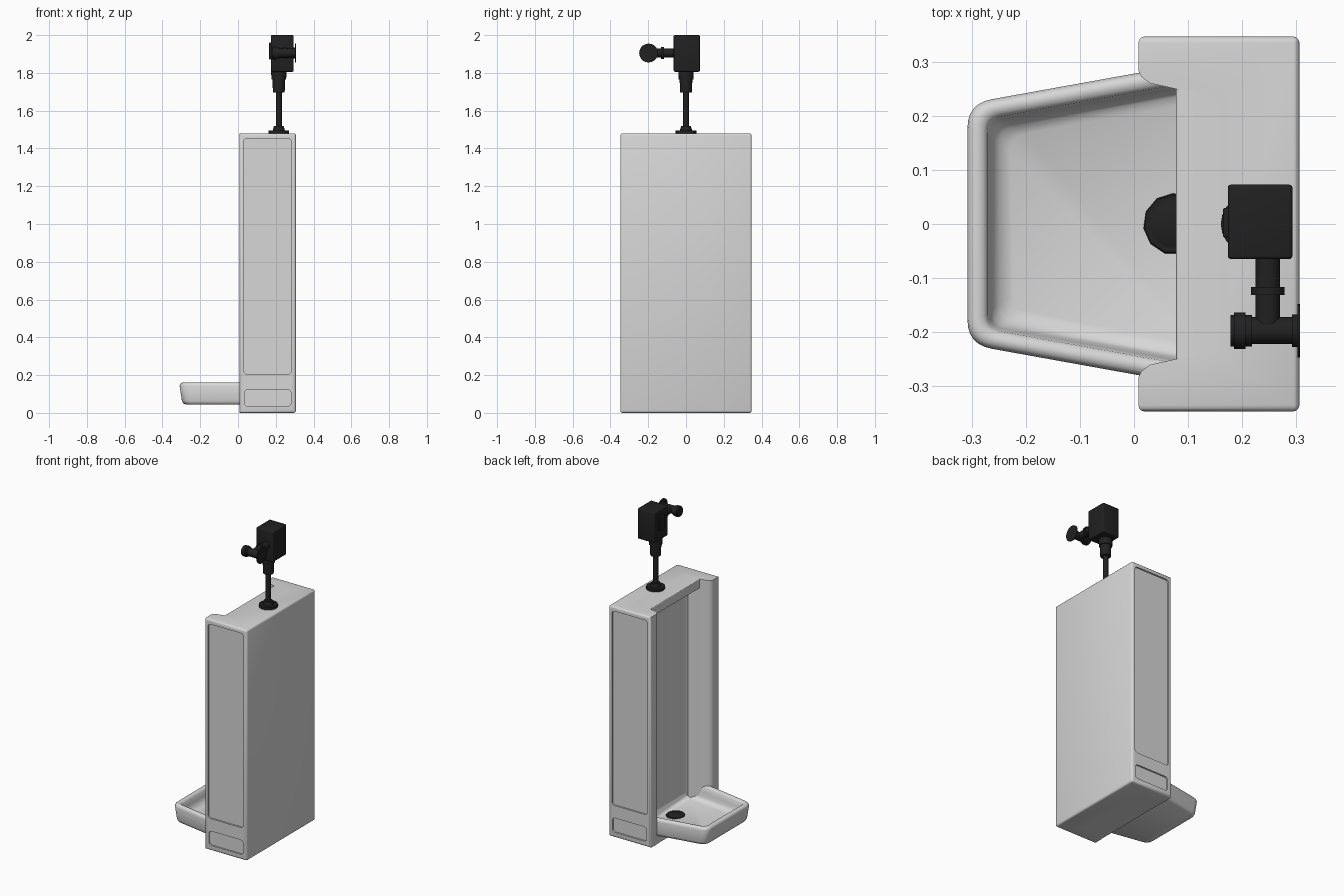
import bpy, bmesh, math
from mathutils import Matrix, Vector

cube = bpy.data.objects.get("Cube")
if cube:
    bpy.data.objects.remove(cube, do_unlink=True)


def material(name, rgb):
    m = bpy.data.materials.new(name)
    m.use_nodes = True
    m.diffuse_color = (*rgb, 1)
    m.node_tree.nodes["Principled BSDF"].inputs["Base Color"].default_value = (*rgb, 1)
    return m


PORCELAIN = material("white porcelain", (0.68, 0.68, 0.68))
BLACK = material("black metal", (0.015, 0.015, 0.015))


def finish(bm, name, mat, angle=35):
    """Turn a bmesh into a smooth-shaded object."""
    bmesh.ops.recalc_face_normals(bm, faces=bm.faces)
    mesh = bpy.data.meshes.new(name)
    bm.to_mesh(mesh)
    bm.free()
    mesh.materials.append(mat)
    ob = bpy.data.objects.new(name, mesh)
    bpy.context.collection.objects.link(ob)
    smooth(ob, angle)
    return ob


def smooth(ob, angle=35):
    bpy.ops.object.select_all(action="DESELECT")
    bpy.context.view_layer.objects.active = ob
    ob.select_set(True)
    bpy.ops.object.shade_smooth_by_angle(angle=math.radians(angle))


def bevel(bm, width, test=lambda e: True, segments=3):
    edges = [e for e in bm.edges if test(e)]
    bmesh.ops.bevel(bm, geom=edges, offset=width, segments=segments,
                    affect="EDGES", profile=0.5)


def box(name, lo, hi, mat, width=0, test=lambda e: True):
    bm = bmesh.new()
    lo, hi = Vector(lo), Vector(hi)
    bmesh.ops.create_cube(bm, size=1)
    bmesh.ops.scale(bm, vec=hi - lo, verts=bm.verts)
    bmesh.ops.translate(bm, vec=(lo + hi) / 2, verts=bm.verts)
    if width:
        bevel(bm, width, test)
    return finish(bm, name, mat)


def rod(name, start, axis, length, r1, r2=None, sides=20):
    """Cylinder or cone from start along an axis."""
    bm = bmesh.new()
    bmesh.ops.create_cone(bm, cap_ends=True, segments=sides, radius1=r1,
                          radius2=r1 if r2 is None else r2, depth=length)
    bmesh.ops.translate(bm, vec=(0, 0, length / 2), verts=bm.verts)
    turn = Vector((0, 0, 1)).rotation_difference(Vector(axis)).to_matrix().to_4x4()
    bmesh.ops.transform(bm, matrix=Matrix.Translation(start) @ turn, verts=bm.verts)
    return finish(bm, name, BLACK)


# Tall U-shaped shell, extruded from its plan outline
half = [(0.307, 0.348), (0.008, 0.348), (0.008, 0.285), (0.014, 0.273), (0.03, 0.261),
        (0.08, 0.25), (0.13, 0.246), (0.15, 0.237), (0.16, 0.215)]
plan = half + [(x, -y) for x, y in reversed(half)]
HEIGHT = 1.48
bm = bmesh.new()
base = bm.faces.new([bm.verts.new((x, y, 0)) for x, y in plan])
side = bmesh.ops.extrude_face_region(bm, geom=[base])
bmesh.ops.translate(bm, vec=(0, 0, HEIGHT),
                    verts=[v for v in side["geom"] if isinstance(v, bmesh.types.BMVert)])
bevel(bm, 0.012, lambda e: all(abs(v.co.y) > 0.34 for v in e.verts))
shell = finish(bm, "porcelain_shell", PORCELAIN)

# Shallow recessed panels on both sides of the shell
for s in (-1, 1):
    for x0, x1, z0, z1 in ((0.03, 0.283, 0.205, 1.452), (0.036, 0.28, 0.033, 0.125)):
        ys = sorted((s * 0.338, s * 0.4))
        cutter = box("panel_cutter", (x0, ys[0], z0), (x1, ys[1], z1), PORCELAIN, 0.018,
                     lambda e: abs(e.verts[0].co.y - e.verts[1].co.y) > 0.01)
        cutter.hide_render = True
        mod = shell.modifiers.new("panel", "BOOLEAN")
        mod.operation, mod.solver, mod.object = "DIFFERENCE", "EXACT", cutter
        bpy.context.view_layer.objects.active = shell
        bpy.ops.object.modifier_apply(modifier=mod.name)
        bpy.data.objects.remove(cutter, do_unlink=True)
smooth(shell)

# Lintel over the recess and sill under it
box("top_lintel", (0.078, -0.262, 1.42), (0.2, 0.262, HEIGHT), PORCELAIN, 0.006,
    lambda e: all(v.co.x < 0.1 for v in e.verts))
box("bottom_sill", (0.01, -0.29, 0), (0.2, 0.29, 0.05), PORCELAIN)


# Projecting basin: rings lofted up the outside, over the rim and down to the floor
def ring(front, inset, back, z, r, slope=0):
    def width(x):
        return 0.279 + 0.18 * x - inset
    a = Vector((front + r, width(front + r)))
    b = Vector((front, width(front)))
    c = Vector((front, width(front) - r))
    pts = [Vector((back, width(back)))]
    for i in range(7):
        t = i / 6
        pts.append(a * (1 - t) ** 2 + b * 2 * t * (1 - t) + c * t * t)
    pts += [Vector((p.x, -p.y)) for p in reversed(pts)]
    return [(p.x, p.y, z + slope * (0.1 - p.x)) for p in pts]


rings = [ring(-0.275, 0.020, 0.20, 0.045, 0.04),
         ring(-0.290, 0.012, 0.20, 0.050, 0.04),
         ring(-0.297, 0.008, 0.20, 0.064, 0.04),
         ring(-0.309, 0.000, 0.20, 0.142, 0.045),
         ring(-0.307, 0.003, 0.20, 0.152, 0.045),
         ring(-0.300, 0.009, 0.20, 0.159, 0.04),
         ring(-0.290, 0.018, 0.19, 0.161, 0.035),
         ring(-0.279, 0.028, 0.19, 0.158, 0.03),
         ring(-0.272, 0.035, 0.18, 0.150, 0.025),
         ring(-0.267, 0.040, 0.17, 0.120, 0.025),
         ring(-0.262, 0.046, 0.155, 0.087, 0.03, 0.04),
         ring(-0.250, 0.057, 0.145, 0.069, 0.03, 0.05),
         ring(-0.230, 0.075, 0.125, 0.060, 0.03, 0.05)]
bm = bmesh.new()
loops = [[bm.verts.new(p) for p in pts] for pts in rings]
n = len(loops[0])
for low, high in zip(loops, loops[1:]):
    for i in range(n):
        j = (i + 1) % n
        bm.faces.new((low[i], low[j], high[j], high[i]))
bm.faces.new(loops[0])
bm.faces.new(loops[-1])
finish(bm, "basin", PORCELAIN, 50)

# Drain strainer
rod("drain_rim", (0.073, 0, 0.055), (0, 0, 1), 0.013, 0.06, 0.054, 11)
rod("drain_dome", (0.073, 0, 0.068), (0, 0, 1), 0.008, 0.045, 0.025, 11)

# Supply pipe and couplings, stacked upward
UP, PX = (0, 0, 1), 0.216
for name, z0, z1, r1, r2 in (("pipe_flange", 1.478, 1.496, 0.055, 0.055),
                             ("pipe_collar", 1.496, 1.518, 0.032, 0.026),
                             ("supply_pipe", 1.5, 1.72, 0.016, 0.016),
                             ("lower_coupling", 1.695, 1.77, 0.031, 0.034),
                             ("upper_coupling", 1.765, 1.815, 0.039, 0.041)):
    rod(name, (PX, 0, z0), UP, z1 - z0, r1, r2)

# Valve housing with its sensor window
box("valve_housing", (0.174, -0.065, 1.806), (0.294, 0.073, 2.0), BLACK, 0.006)
box("sensor_window", (0.165, -0.025, 1.87), (0.18, 0.03, 1.96), BLACK, 0.004)

# Side arm and the wall stop it meets
AZ, AY, AX = 1.905, -0.198, 0.248
rod("side_arm", (AX, -0.06, AZ), (0, -1, 0), 0.14, 0.023)
rod("arm_collar", (AX, -0.117, AZ), (0, -1, 0), 0.015, 0.031)
for name, x0, x1, r in (("stop_body", 0.18, 0.305, 0.025),
                        ("stop_cap", 0.186, 0.207, 0.034),
                        ("stop_cap_lip", 0.179, 0.219, 0.029),
                        ("wall_nut", 0.293, 0.304, 0.03),
                        ("wall_flange", 0.303, 0.308, 0.05)):
    rod(name, (x0, AY, AZ), (1, 0, 0), x1 - x0, r)
